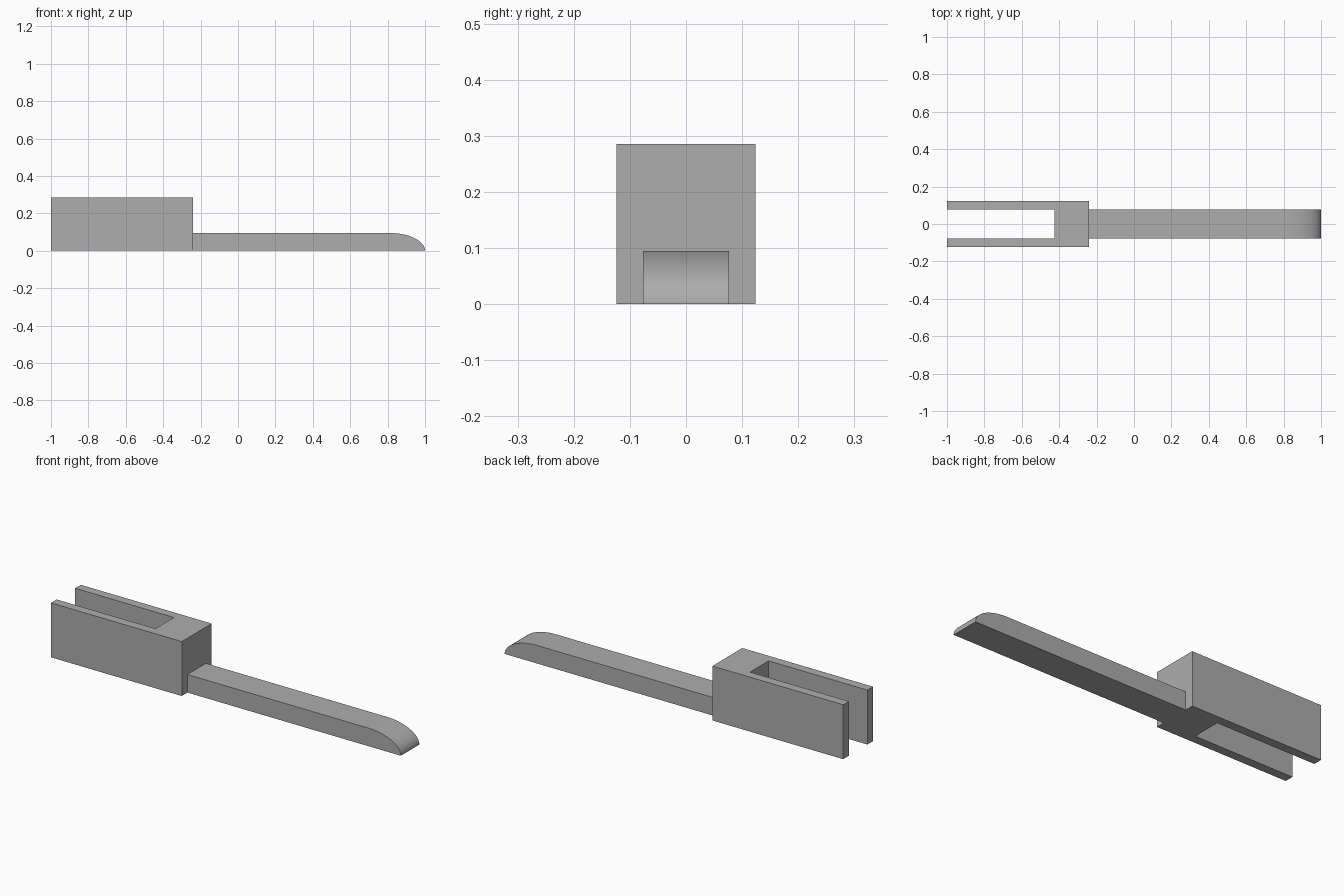
import bpy, bmesh, math
from mathutils import Vector

cube = bpy.data.objects.get("Cube")
if cube:
    bpy.data.objects.remove(cube, do_unlink=True)

GREY = (0.42, 0.42, 0.42, 1)
grey = bpy.data.materials.new("plain grey")
grey.use_nodes = True
grey.diffuse_color = GREY
grey.node_tree.nodes["Principled BSDF"].inputs["Base Color"].default_value = GREY


def extrude_profile(name, points, direction):
    """Solid made by sweeping a closed flat outline along a direction."""
    bm = bmesh.new()
    face = bm.faces.new([bm.verts.new(p) for p in points])
    swept = bmesh.ops.extrude_face_region(bm, geom=[face], use_keep_orig=True)
    moved = [g for g in swept["geom"] if isinstance(g, bmesh.types.BMVert)]
    bmesh.ops.translate(bm, verts=moved, vec=Vector(direction))
    bmesh.ops.recalc_face_normals(bm, faces=bm.faces)
    mesh = bpy.data.meshes.new(name)
    bm.to_mesh(mesh)
    bm.free()
    mesh.materials.append(grey)
    obj = bpy.data.objects.new(name, mesh)
    bpy.context.collection.objects.link(obj)
    return obj


# Forked block: U-shaped plan, open at the -x end
back, slot_end, shoulder = -1.0, -0.426, -0.24
outer, inner, height = 0.124, 0.077, 0.286
half = [(shoulder, outer), (back, outer), (back, inner), (slot_end, inner)]
plan = half + [(x, -y) for x, y in reversed(half)]
extrude_profile("forked_block", [(x, y, 0) for x, y in plan], (0, 0, height))

# Tongue: long bar with a rounded, quarter-ellipse tip
bend, tip, thickness, steps = 0.81, 1.0, 0.095, 24
side = [(shoulder, 0), (shoulder, thickness)]
for i in range(steps + 1):
    a = math.pi / 2 * (1 - i / steps)
    side.append((bend + (tip - bend) * math.cos(a), thickness * math.sin(a)))
tongue = extrude_profile("tongue", [(x, -inner, z) for x, z in side],
                         (0, 2 * inner, 0))

# Smooth the curved tip, keep the edges sharp
bpy.ops.object.select_all(action="DESELECT")
tongue.select_set(True)
bpy.context.view_layer.objects.active = tongue
bpy.ops.object.shade_smooth_by_angle(angle=math.radians(30))
